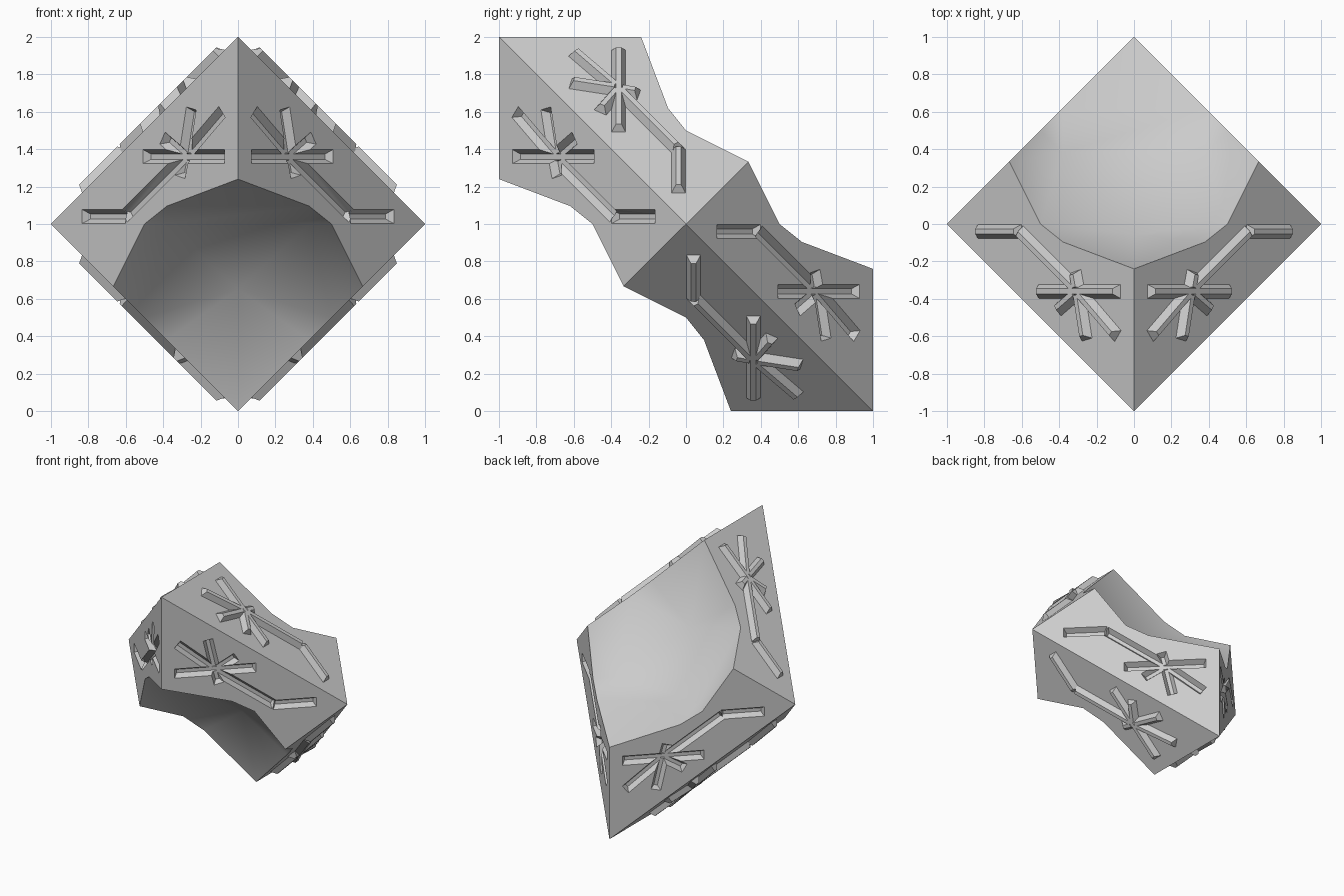
import bpy, bmesh, math
from mathutils import Vector

cube = bpy.data.objects.get("Cube")
if cube:
    bpy.data.objects.remove(cube, do_unlink=True)

grey = bpy.data.materials.new("plain_grey")
grey.use_nodes = True
GREY = (0.6, 0.6, 0.6, 1)
grey.diffuse_color = GREY
grey.node_tree.nodes["Principled BSDF"].inputs["Base Color"].default_value = GREY


def finish(bm, name):
    bmesh.ops.translate(bm, verts=bm.verts, vec=(0, 0, 1))
    me = bpy.data.meshes.new(name)
    bm.to_mesh(me)
    bm.free()
    me.materials.append(grey)
    ob = bpy.data.objects.new(name, me)
    bpy.context.collection.objects.link(ob)
    return ob


# Symmetry: mirror in x, half turn about x, and swap of the two face pairs
def place(p, mirror, turn, swap):
    x, y, z = p
    if swap:
        y, z = -z, -y
    if turn:
        y, z = -y, -z
    return Vector((-x if mirror else x, y, z))


SIDES = [(m, t) for m in (False, True) for t in (False, True)]

# Body: square bipyramid with two opposite corners scooped out.
# Rim of the scoop on one face, measured from the missing corner.
RIM = [(2 / 3, 2 / 3, 2 / 3), (0.5, 0.5, 1.0), (0.38, 0.38, 1.096), (0, 0, 1.24)]
DEEP = [(0, 1.055, 0.652), (0.383, 0.62, 1.0), (-0.383, 0.62, 1.0)]


def scoop_faces():
    """Faceted bowl of the scoop, as triangles relative to the body centre."""
    pts = set(DEEP) | {(0, 0, 0)}
    for x, y, z in RIM:
        pts |= {(x, y, z), (-x, y, z), (x, z, y), (-x, z, y)}
    hull = bmesh.new()
    for p in sorted(pts):
        hull.verts.new(p)
    bmesh.ops.convex_hull(hull, input=hull.verts)
    faces = []
    for f in hull.faces:
        on_side = any(all(abs(s * v.co.x - v.co[k]) < 1e-4 for v in f.verts)
                      for s in (1, -1) for k in (1, 2))
        if not on_side:
            faces.append([v.co - Vector((0, 1, 1)) for v in f.verts])
    hull.free()
    return faces


bm = bmesh.new()


def add_face(points):
    bm.faces.new([bm.verts.new(p) for p in points])


outline = [(0, -1, 1), (1, 0, 0)] + [(x, y - 1, z - 1) for x, y, z in RIM]
for m, t in SIDES:
    for swap in (False, True):
        # the swapped face keeps its apex and mirrors the rim
        if swap:
            pts = [(x, -z, -y) for x, y, z in outline]
            pts = [place(p, m, t, False) for p in pts]
        else:
            pts = [place(p, m, t, False) for p in outline]
        add_face(pts)
for turn in (False, True):
    for tri in scoop_faces():
        add_face([place(p, False, turn, False) for p in tri])
bmesh.ops.remove_doubles(bm, verts=bm.verts, dist=0.0005)
bmesh.ops.recalc_face_normals(bm, faces=bm.faces)
body = finish(bm, "scooped_body")

# Star-and-tail pattern of bars on a face: start and end as (x, height)
STAR = (0.29, 0.36)
BARS = [((0.07, 0.36), (0.51, 0.36)), (STAR, (0.085, 0.60)), (STAR, (0.25, 0.62)),
        (STAR, (0.405, 0.46)), (STAR, (0.31, 0.25)), (STAR, (0.61, 0.04)),
        ((0.60, 0.04), (0.835, 0.04))]
R2 = math.sqrt(2)
NORMAL = Vector((1, -1, 0)) / R2


def bar_points(a, b, base, top):
    """Tapered bar between two points of a face; base and top are heights."""
    a, b = Vector((a[0] * R2, a[1])), Vector((b[0] * R2, b[1]))
    d = (b - a).normalized()
    n = Vector((-d.y, d.x))
    pts = []
    for height, half, inset in ((base, 0.04, 0), (top, 0.014, 0.022)):
        for end, s in ((a, 1), (b, -1)):
            for w in (half, -half):
                q = end + d * s * inset + n * w
                pts.append(Vector((q.x / R2, q.x / R2 - 1, q.y)) + NORMAL * height)
    return pts


def bar_set(name, swap, base, top):
    bm = bmesh.new()
    for m, t in SIDES:
        for a, b in BARS:
            vs = [bm.verts.new(place(p, m, t, swap))
                  for p in bar_points(a, b, base, top)]
            bmesh.ops.convex_hull(bm, input=vs)
    bmesh.ops.recalc_face_normals(bm, faces=bm.faces)
    return finish(bm, name)


# Raised bars on the sloping faces, sunk grooves in the upright faces
bar_set("raised_bars", True, -0.004, 0.042)
cutter = bar_set("groove_cutter", False, 0.004, -0.042)
cutter.hide_render = True
cutter.hide_viewport = True

cut = body.modifiers.new("grooves", 'BOOLEAN')
cut.operation = 'DIFFERENCE'
cut.solver = 'EXACT'
cut.use_self = True
cut.object = cutter
bpy.context.view_layer.update()
baked = bpy.data.meshes.new_from_object(
    body.evaluated_get(bpy.context.evaluated_depsgraph_get()))
body.modifiers.clear()
body.data = baked
bpy.data.objects.remove(cutter, do_unlink=True)

# Soft shading inside the scoops, crisp everywhere else
for ob in bpy.context.selected_objects:
    ob.select_set(False)
bpy.context.view_layer.objects.active = body
body.select_set(True)
bpy.ops.object.shade_smooth_by_angle(angle=math.radians(38))
